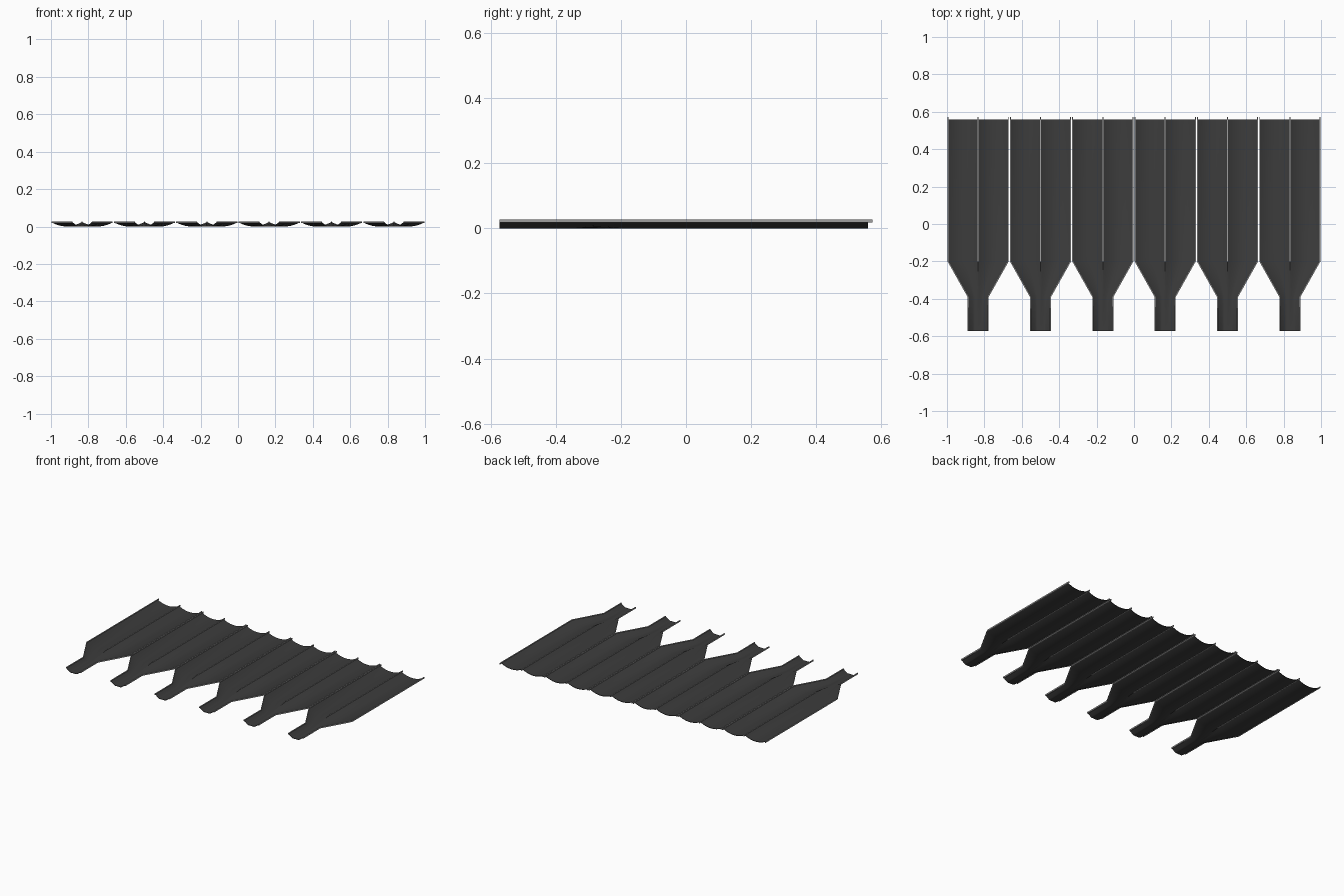
import bpy, bmesh, math

if "Cube" in bpy.data.objects:
    bpy.data.objects.remove(bpy.data.objects["Cube"])

def mat(name, v):
    m = bpy.data.materials.new(name)
    m.diffuse_color = (v, v, v, 1)
    m.use_nodes = True
    m.node_tree.nodes["Principled BSDF"].inputs["Base Color"].default_value = m.diffuse_color
    return m

DARK = mat("charcoal", 0.045)
RIM = mat("light grey", 0.35)
# stations along the tile: y, half width, centre ridge amount
STATIONS = [(-0.573, 0.054, 0), (-0.39, 0.054, 0), (-0.2, 0.161, 1), (0.56, 0.161, 1)]
N = 24

def section_height(t, ridge):
    single = 0.003 + 0.022 * max(0, (abs(t) - 0.4) / 0.6) ** 1.2
    u = 2 * abs(t) - 1
    double = 0.003 + 0.021 * u * u
    return single * (1 - ridge) + double * ridge

def make(name, bm, m):
    bmesh.ops.recalc_face_normals(bm, faces=bm.faces)
    me = bpy.data.meshes.new(name)
    bm.to_mesh(me)
    bm.free()
    me.materials.append(m)
    ob = bpy.data.objects.new(name, me)
    bpy.context.collection.objects.link(ob)
    return ob

def loft(bm, rings):
    n = len(rings[0])
    vs = [[bm.verts.new(p) for p in r] for r in rings]
    for a, b in zip(vs, vs[1:]):
        for i in range(n):
            j = (i + 1) % n
            bm.faces.new((a[i], a[j], b[j], b[i]))
    bm.faces.new(vs[0])
    bm.faces.new(vs[-1][::-1])

def trough(cx, name):
    # thin scalloped shell that narrows to a spout
    bm = bmesh.new()
    rings = []
    for y, hw, ridge in STATIONS:
        ts = [-1 + 2 * i / N for i in range(N + 1)]
        up = [(cx + t * hw, y, section_height(t, ridge)) for t in ts]
        low = [(x, yy, z - 0.003) for x, yy, z in reversed(up)]
        rings.append(up + low)
    loft(bm, rings)
    ob = make(name, bm, DARK)
    for p in ob.data.polygons:
        p.use_smooth = abs(p.normal.y) < 0.5
    ob.data.set_sharp_from_angle(angle=math.radians(30))

def strip(cx, name, path, w=0.0025):
    # square rim following a path of (x, y) points
    bm = bmesh.new()
    loft(bm, [[(cx + x - w, y, 0.018), (cx + x + w, y, 0.018),
               (cx + x + w, y, 0.027), (cx + x - w, y, 0.027)] for x, y in path])
    make(name, bm, RIM)

for k in range(6):
    cx = (k - 2.5) / 3
    trough(cx, f"trough_{k + 1}")
    for s, side in ((-1, "left"), (1, "right")):
        path = [(s * hw, y) for y, hw, _ in STATIONS[:3]] + [(s * 0.161, 0.573)]
        strip(cx, f"{side}_rim_{k + 1}", path)
    strip(cx, f"centre_ridge_{k + 1}", [(0, -0.2), (0, 0.573)])
